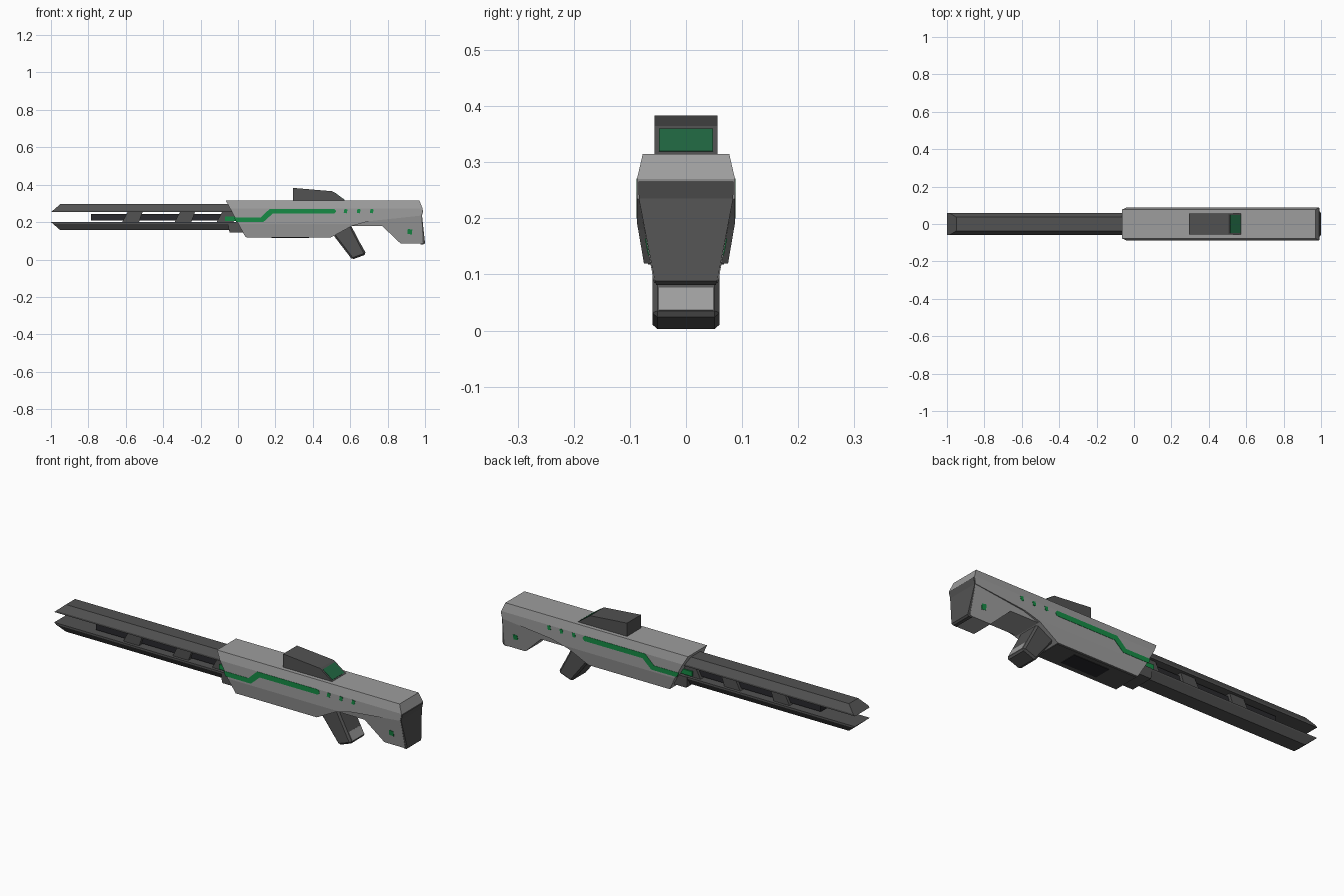
import bpy, bmesh
from mathutils import Vector

if "Cube" in bpy.data.objects:
    bpy.data.objects.remove(bpy.data.objects["Cube"])


def mat(name, rgb):
    m = bpy.data.materials.new(name)
    m.diffuse_color = (*rgb, 1)
    m.use_nodes = True
    m.node_tree.nodes["Principled BSDF"].inputs["Base Color"].default_value = m.diffuse_color
    return m


LIGHT = mat("light_grey", (0.34, 0.34, 0.34))
DARK = mat("dark_grey", (0.085, 0.085, 0.085))
BLACK = mat("near_black", (0.022, 0.022, 0.026))
GREEN = mat("bright_green", (0.008, 0.26, 0.06))
SCREEN = mat("screen_green", (0.015, 0.14, 0.055))


def width_at(widths, z):
    # linear half-width lookup from (z, half_width) pairs sorted by z
    if z <= widths[0][0]:
        return widths[0][1]
    for (z0, w0), (z1, w1) in zip(widths, widths[1:]):
        if z <= z1:
            return w0 + (w1 - w0) * (z - z0) / (z1 - z0)
    return widths[-1][1]


def slab(name, profile, widths, material, bevel=0):
    # side profile (x, z) extruded across y, with half-width varying by height
    if not isinstance(widths, list):
        widths = [(0, widths)]
    bm = bmesh.new()
    f = bm.faces.new([bm.verts.new((x, -1, z)) for x, z in profile])
    r = bmesh.ops.extrude_face_region(bm, geom=[f])
    for v in r["geom"]:
        if isinstance(v, bmesh.types.BMVert):
            v.co.y = 1
    for z, _ in widths[1:-1]:
        bmesh.ops.bisect_plane(bm, geom=bm.verts[:] + bm.edges[:] + bm.faces[:],
                               plane_co=(0, 0, z), plane_no=(0, 0, 1))
    for v in bm.verts:
        v.co.y *= width_at(widths, v.co.z)
    return finish(name, bm, material, bevel)


def finish(name, bm, material, bevel=0):
    bmesh.ops.recalc_face_normals(bm, faces=bm.faces)
    me = bpy.data.meshes.new(name)
    bm.to_mesh(me)
    bm.free()
    me.materials.append(material)
    ob = bpy.data.objects.new(name, me)
    bpy.context.collection.objects.link(ob)
    if bevel:
        b = ob.modifiers.new("bevel", "BEVEL")
        b.width, b.segments, b.limit_method = bevel, 1, "ANGLE"
    return ob


def rect(x0, x1, z0, z1):
    return [(x0, z0), (x1, z0), (x1, z1), (x0, z1)]


def side_plate(name, profile, y, material, thick=0.005):
    # thin plate on both flanks; y may be a function of z
    for s, tag in ((-1, "front"), (1, "back")):
        bm = bmesh.new()
        f = bm.faces.new([bm.verts.new((x, s * (y(z) if callable(y) else y), z))
                          for x, z in profile])
        r = bmesh.ops.extrude_face_region(bm, geom=[f])
        for v in r["geom"]:
            if isinstance(v, bmesh.types.BMVert):
                v.co.y -= s * thick
        finish(name + "_" + tag, bm, material)


# Main receiver shell
slab("receiver", [(-.065, .315), (.97, .315), (.988, .27), (.98, .235), (.7, .205),
                  (.61, .18), (.5, .12), (.04, .12)],
     [(.12, .075), (.19, .087), (.272, .087), (.315, .077)], LIGHT)

# Stock, narrowing downward, and butt pad
stock_w = [(.08, .056), (.235, .085)]
slab("stock", [(.61, .18), (.66, .23), (.98, .238), (.988, .09), (.975, .085),
               (.87, .085), (.77, .18)], stock_w, LIGHT)
slab("butt_pad", [(.965, .266), (.991, .266), (.984, .235), (.992, .16), (1.0, .088),
                  (.992, .081), (.975, .081), (.972, .235)],
     [(.081, .053), (.095, .057), (.235, .084), (.266, .085)], DARK)

# Barrel rails with pointed tips and chamfered outer sides
slab("upper_rail", [(-1, .253), (-.95, .296), (.05, .296), (.05, .253)],
     [(.253, .06), (.262, .06), (.296, .037)], DARK)
slab("lower_rail", [(-1, .2), (-.95, .157), (.05, .157), (.05, .2)],
     [(.157, .037), (.191, .06), (.2, .06)], DARK)
slab("barrel_core", rect(-.785, .02, .208, .244), .03, BLACK)
for i, x in enumerate((-.56, -.28, -.055)):
    slab("rail_bridge_%d" % i, [(x - .06, .198), (x + .03, .198), (x + .05, .255),
                                (x - .03, .255)], .045, DARK)
slab("emitter", rect(-.07, .01, .205, .23), .052, GREEN)
slab("barrel_collar", [(-.05, .165), (-.045, .145), (.06, .145), (.06, .2), (-.05, .2)],
     .062, DARK)

# Stripes and indicator lights on both flanks
side_plate("stripe", [(-.01, .2), (.135, .2), (.185, .245), (.515, .245), (.525, .258),
                      (.515, .271), (.17, .271), (.12, .224), (-.02, .224)], .0885, GREEN)
for i, x in enumerate((.575, .645, .715)):
    side_plate("light_%d" % i, [(x - .01, .25), (x + .006, .247), (x + .011, .268),
                                (x - .006, .271)], .0885, GREEN)
side_plate("stock_light", [(.905, .137), (.93, .134), (.932, .16), (.908, .164)],
           lambda z: width_at(stock_w, z) + .0015, GREEN)

# Underside plate and magazine slot
slab("underside_plate", rect(.045, .497, .1175, .122), .068, DARK)
slab("magazine_slot", rect(.18, .38, .115, .12), .045, BLACK)

# Grip with a lighter patch on its rear face
slab("grip", [(.51, .13), (.61, .0), (.685, .027), (.6, .19), (.56, .19)], .06, DARK, .009)
slab("grip_patch", [(.679, .035), (.682, .0365), (.661, .0765), (.658, .075)], .048, LIGHT)

# Sight housing with a sloped rear screen
slab("sight_housing", [(.295, .31), (.295, .383), (.505, .365), (.58, .31)], .056, DARK)
a, b = Vector((.505, .365)), Vector((.58, .31))
n = Vector((.055, .075)).normalized() * .002
p, q = a.lerp(b, .12), a.lerp(b, .84)
slab("sight_screen", [tuple(p - n), tuple(p + n), tuple(q + n), tuple(q - n)], .048, SCREEN)
